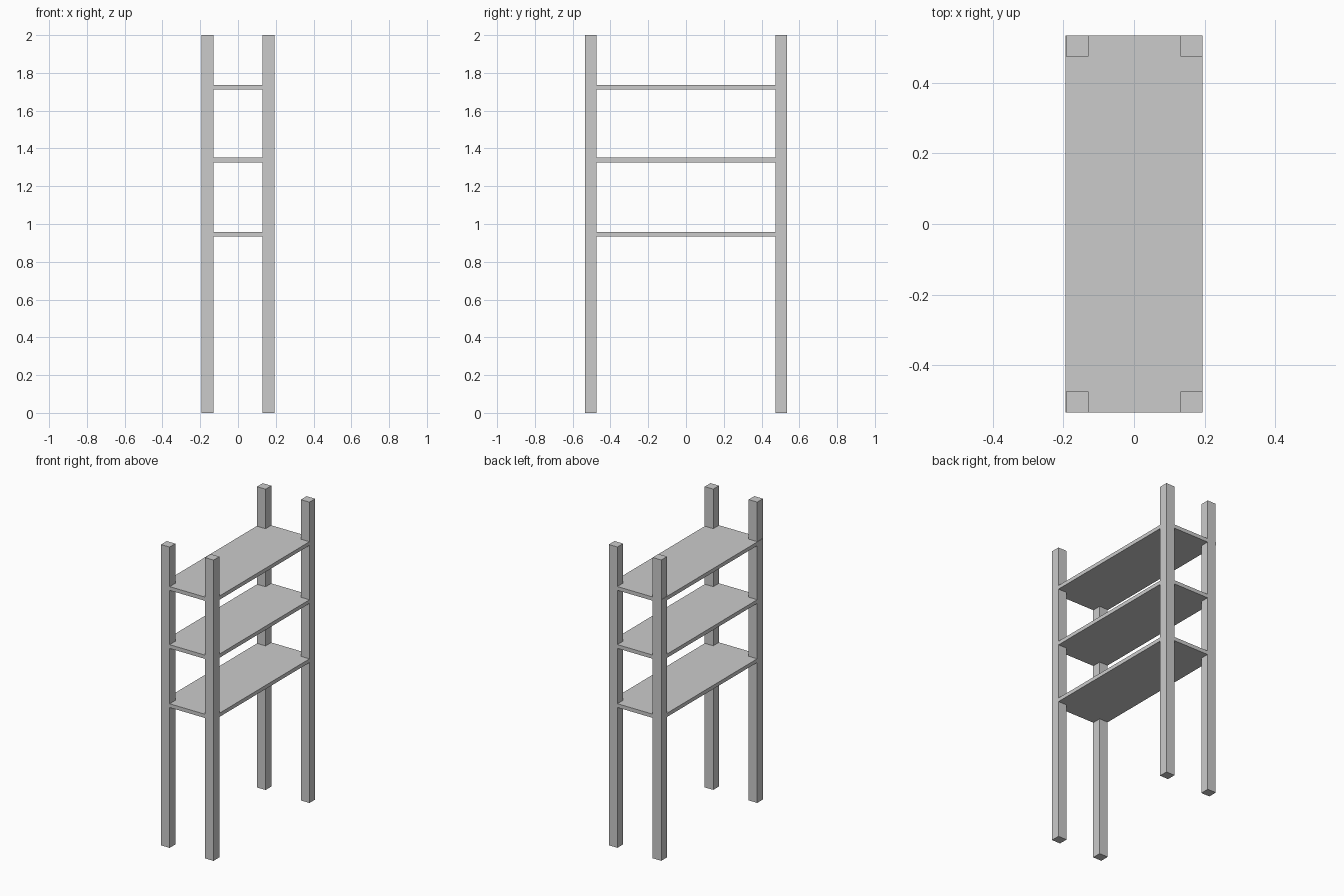
import bpy

if "Cube" in bpy.data.objects:
    bpy.data.objects.remove(bpy.data.objects["Cube"])


def box(name, x, y, z):
    """Axis-aligned box from (min, max) pairs."""
    lo_hi = (x, y, z)
    bpy.ops.mesh.primitive_cube_add(size=1, location=[(a + b) / 2 for a, b in lo_hi])
    ob = bpy.context.object
    ob.name = name
    ob.scale = [b - a for a, b in lo_hi]
    bpy.ops.object.transform_apply(location=False, rotation=False, scale=True)
    return ob


X0, X1 = -0.192, 0.194      # outer faces of the posts
Y = 0.534
PX, PY = 0.063, 0.060       # post section

# Four corner posts
for side, x in (("left", (X0, X0 + PX)), ("right", (X1 - PX, X1))):
    for end, y in (("front", (-Y, -Y + PY)), ("back", (Y - PY, Y))):
        box(f"{end}_{side}_post", x, y, (0, 2))

# Three shelves, a hair inside the post faces; the top one overhangs slightly on the left
GAP = 0.0004
for name, top, left in (("lower_shelf", 0.958, X0 + GAP),
                        ("middle_shelf", 1.351, X0 + GAP),
                        ("upper_shelf", 1.737, -0.1945)):
    box(name, (left, X1 - GAP), (-Y + GAP, Y - GAP), (top - 0.025, top))
